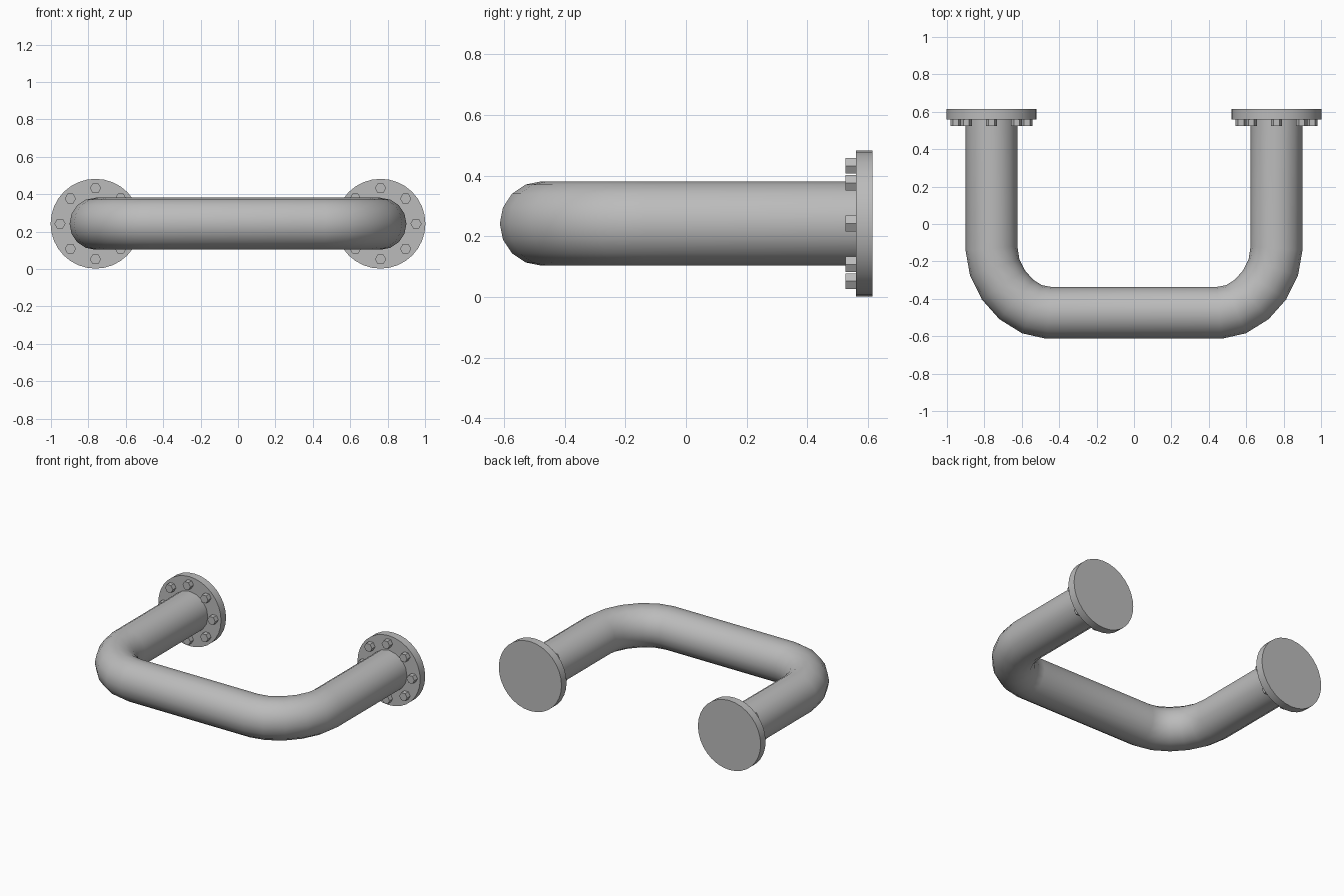
import bpy
import math
from mathutils import Vector
from mathutils.geometry import interpolate_bezier

if "Cube" in bpy.data.objects:
    bpy.data.objects.remove(bpy.data.objects["Cube"], do_unlink=True)

MID_Z = 0.242
LEG_X = 0.762
BAR_Y = -0.475

steel = bpy.data.materials.new("grey steel")
steel.use_nodes = True
colour = (0.5, 0.5, 0.5, 1)
steel.diffuse_color = colour
steel.node_tree.nodes["Principled BSDF"].inputs["Base Color"].default_value = colour


def finish(obj, name):
    obj.name = name
    obj.data.materials.clear()
    obj.data.materials.append(steel)
    bpy.ops.object.select_all(action="DESELECT")
    obj.select_set(True)
    bpy.context.view_layer.objects.active = obj
    bpy.ops.object.shade_smooth_by_angle(angle=math.radians(35))


def disc(name, sides, radius, x, z, y_front, y_back):
    """Cylinder or prism lying along y."""
    bpy.ops.mesh.primitive_cylinder_add(
        vertices=sides, radius=radius, depth=y_back - y_front,
        location=(x, (y_front + y_back) / 2, z))
    obj = bpy.context.object
    obj.rotation_euler.x = math.pi / 2
    if sides == 6:  # points of the hexagon to the sides
        obj.rotation_euler.y = math.pi / 6
    finish(obj, name)


# Bent tube: two legs joined by a bar through rounded corners
start, end = Vector((LEG_X, -0.13, 0)), Vector((0.455, BAR_Y, 0))
corner = Vector((LEG_X, BAR_Y, 0))
bend = interpolate_bezier(start, start.lerp(corner, 0.5), end.lerp(corner, 0.5), end, 6)
half = [Vector((LEG_X, 0.58, 0))] + list(bend)
path = half + [Vector((-p.x, p.y, 0)) for p in reversed(half)]

curve = bpy.data.curves.new("tube", "CURVE")
curve.dimensions = "3D"
curve.bevel_depth = 0.139
curve.bevel_resolution = 6
curve.use_fill_caps = True
spline = curve.splines.new("POLY")
spline.points.add(len(path) - 1)
for point, p in zip(spline.points, path):
    point.co = (p.x, p.y, MID_Z, 1)
tube = bpy.data.objects.new("tube", curve)
bpy.context.collection.objects.link(tube)
bpy.ops.object.select_all(action="DESELECT")
tube.select_set(True)
bpy.context.view_layer.objects.active = tube
bpy.ops.object.convert(target="MESH")
finish(bpy.context.object, "bent_tube")

# Wall flanges, each with a ring of eight hexagonal bolts
for side, sign in (("left", 1), ("right", -1)):
    x = sign * LEG_X
    disc(side + "_flange", 32, 0.24, x, MID_Z, 0.56, 0.615)
    for i in range(8):
        a = i * math.pi / 4
        disc(f"{side}_bolt_{i + 1}", 6, 0.03, x + 0.19 * math.cos(a),
             MID_Z + 0.19 * math.sin(a), 0.525, 0.565)
